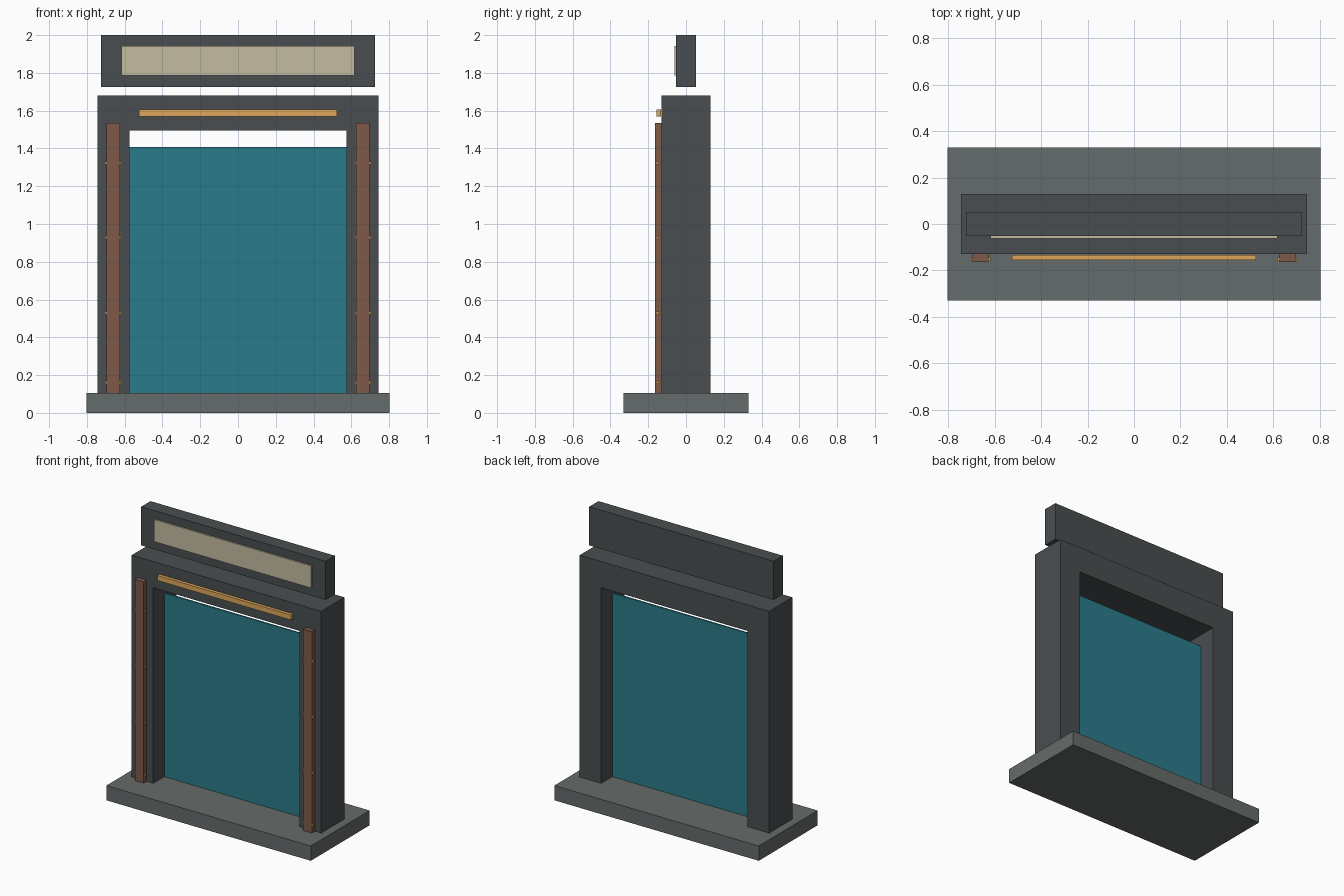
import bpy, bmesh

if "Cube" in bpy.data.objects:
    bpy.data.objects.remove(bpy.data.objects["Cube"])


def material(name, rgb):
    # Hex-style sRGB values converted to linear
    m = bpy.data.materials.new(name)
    m.diffuse_color = [(c / 255) ** 2.2 for c in rgb] + [1]
    m.use_nodes = True
    m.node_tree.nodes["Principled BSDF"].inputs["Base Color"].default_value = m.diffuse_color
    return m


STONE = material("stone", (101, 107, 106))
SLATE = material("slate", (74, 79, 81))
TEAL = material("teal", (47, 122, 138))
BRONZE = material("bronze", (125, 90, 74))
GOLD = material("gold", (222, 165, 92))
CREAM = material("cream", (194, 186, 160))


def finish(name, bm, mat):
    bmesh.ops.recalc_face_normals(bm, faces=bm.faces)
    me = bpy.data.meshes.new(name)
    bm.to_mesh(me)
    bm.free()
    ob = bpy.data.objects.new(name, me)
    bpy.context.collection.objects.link(ob)
    me.materials.append(mat)
    return ob


def box(name, x, y, z, mat):
    """Box from (min, max) ranges on each axis."""
    bm = bmesh.new()
    bmesh.ops.create_cube(bm, size=1)
    for v in bm.verts:
        v.co = [(a + b) / 2 + c * (b - a) for (a, b), c in zip((x, y, z), v.co)]
    return finish(name, bm, mat)


def extrude_xz(name, pts, y0, y1, mat):
    """Front profile extruded in depth."""
    bm = bmesh.new()
    face = bm.faces.new([bm.verts.new((px, y0, pz)) for px, pz in pts])
    ext = bmesh.ops.extrude_face_region(bm, geom=[face], use_keep_orig=True)
    for v in ext["geom"]:
        if isinstance(v, bmesh.types.BMVert):
            v.co.y = y1
    return finish(name, bm, mat)


# Base slab
box("base_slab", (-0.803, 0.803), (-0.33, 0.33), (0, 0.105), STONE)

# Gate frame: two pillars joined by a lintel, standing through the base
extrude_xz("gate_frame",
           [(-0.745, 0.001), (-0.745, 1.68), (0.745, 1.68), (0.745, 0.001),
            (0.575, 0.001), (0.575, 1.495), (-0.575, 1.495), (-0.575, 0.001)],
           -0.13, 0.13, SLATE)

# Thin door panel in the opening
box("door_panel", (-0.575, 0.575), (-0.006, 0.006), (0.1, 1.408), TEAL)

# Front trim posts with small gold clips
for side, s in (("left", -1), ("right", 1)):
    box(f"trim_post_{side}", sorted((s * 0.626, s * 0.695)),
        (-0.164, -0.13), (0.105, 1.535), BRONZE)
    for i, z in enumerate((0.16, 0.53, 0.928, 1.323)):
        box(f"trim_clip_{side}_{i + 1}", sorted((s * 0.619, s * 0.703)),
            (-0.16, -0.144), (z - 0.008, z + 0.008), GOLD)

# Light bar on the lintel
box("light_bar", (-0.525, 0.525), (-0.156, -0.133), (1.569, 1.605), GOLD)

# Header sign floating above the frame, with its blank face plate
box("sign_board", (-0.724, 0.724), (-0.052, 0.052), (1.726, 2.0), SLATE)
box("sign_plate", (-0.618, 0.618), (-0.062, -0.051), (1.785, 1.942), CREAM)
